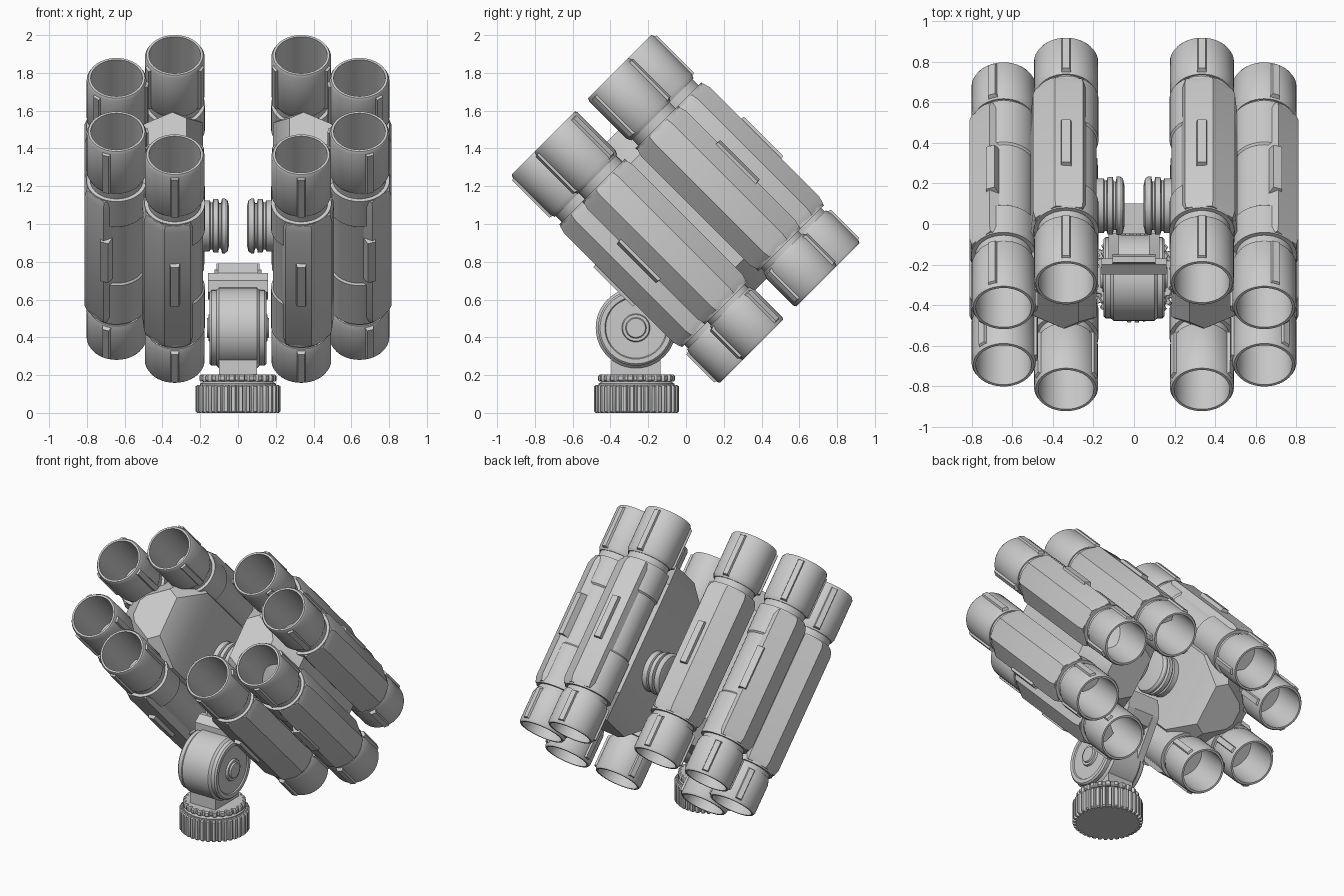
import bpy, bmesh
from math import sin, cos, pi, radians
from mathutils import Matrix, Vector

if "Cube" in bpy.data.objects:
    bpy.data.objects.remove(bpy.data.objects["Cube"])

TILT = Matrix.Rotation(radians(45), 4, 'X')   # local Y = across pod, local Z = along tubes
ID = Matrix.Identity(4)


def finish(bm, name, mat=ID, mirror=False):
    bmesh.ops.recalc_face_normals(bm, faces=bm.faces)
    bm.transform(mat)
    me = bpy.data.meshes.new(name)
    bm.to_mesh(me)
    bm.free()
    ob = bpy.data.objects.new(name, me)
    bpy.context.collection.objects.link(ob)
    if mirror:
        ob.modifiers.new("mirror", 'MIRROR')
    return ob


def loft(bm, loops, caps=True, closed=False):
    rings = [[bm.verts.new(p) for p in loop] for loop in loops]
    n = len(rings[0])
    pairs = list(zip(rings, rings[1:])) + ([(rings[-1], rings[0])] if closed else [])
    for a, b in pairs:
        for i in range(n):
            j = (i + 1) % n
            bm.faces.new((a[i], a[j], b[j], b[i]))
    if caps and not closed:
        bm.faces.new(rings[0][::-1])
        bm.faces.new(rings[-1])


def circle(r, z, n, c=(0, 0)):
    return [(c[0] + r * cos(2 * pi * i / n), c[1] + r * sin(2 * pi * i / n), z) for i in range(n)]


def lathe(bm, profile, c=(0, 0), n=40, closed=False):
    loft(bm, [circle(r, z, n, c) for r, z in profile], closed=closed)


def rib(bm, c, ang, r0, r1, a0, a1, w):
    # tapered bar running along a tube at the given angle
    d, t = Vector((cos(ang), sin(ang), 0)), Vector((-sin(ang), cos(ang), 0))
    o = Vector((c[0], c[1], 0))
    def ring(r, k, e):
        return [o + d * r + t * s * w * k + Vector((0, 0, z))
                for s, z in ((-1, a0 + e), (1, a0 + e), (1, a1 - e), (-1, a1 - e))]
    loft(bm, [ring(r0, 1, 0), ring(r1, .7, .008)])


def gear(bm, r0, r1, teeth, z0, z1):
    loop = []
    for i in range(teeth):
        for f, r in ((0, r0), (.15, r1), (.6, r1), (.75, r0)):
            a = 2 * pi * (i + f) / teeth
            loop.append((r * cos(a), r * sin(a)))
    loft(bm, [[(x * k, y * k, z) for x, y in loop]
              for k, z in ((.96, z0), (1, z0 + .008), (1, z1 - .008), (.96, z1))])


def side_prism(name, pts, x0, x1, mirror=False):
    bm = bmesh.new()
    loft(bm, [[(x, y, z) for y, z in pts] for x in (x0, x1)])
    return finish(bm, name, ID, mirror)


# ---- launch tubes, armour and ribs (one pod, mirrored) ----
UC = .762
TUBE = [(.137, -.015), (.15, -.015), (.158, 0), (.158, .2), (.147, .235), (.14, .235),
        (.14, .26), (.16, .26), (.16, .55), (.151, .56), (.151, .98), (.16, .99), (.16, 1.18),
        (.14, 1.18), (.14, 1.225), (.147, 1.225), (.158, 1.25), (.158, 1.53), (.15, 1.545),
        (.137, 1.545)]
tubes, armour, ribs = bmesh.new(), bmesh.new(), bmesh.new()
for x, du, out, top in ((.335, .372, 50, 90), (.643, .2, 0, 70)):
    for s in (1, -1):
        c = (x, UC + s * du)
        lathe(tubes, TUBE, c, closed=True)
        # half-octagon armour on the outward side
        loops = []
        for k, a in ((.93, .27), (1, .31), (1, 1.13), (.93, 1.17)):
            loop = []
            for da, r in ((-112.5, .13), (-67.5, .183), (-22.5, .183),
                          (22.5, .183), (67.5, .183), (112.5, .13)):
                t = s * radians(out + da)
                loop.append((c[0] + k * r * cos(t), c[1] + k * r * sin(t), a))
            loops.append(loop)
        loft(armour, loops)
        rib(ribs, c, s * radians(top), .14, .192, .59, .9, .032)
        for i in range(3):
            t = s * radians(top + 120 * i)
            rib(ribs, c, t, .145, .17, 0, .225, .025)
            rib(ribs, c, t, .145, .17, 1.235, 1.53, .025)
finish(tubes, "launch_tubes", TILT, True)
finish(armour, "tube_armour", TILT, True)
finish(ribs, "tube_ribs", TILT, True)

# ---- pod core with tapered ends ----
core = bmesh.new()
HALF = [(.185, -.27), (.185, .27), (.335, .36), (.62, .19), (.68, .1),
        (.68, -.1), (.62, -.19), (.335, -.36)]
loft(core, [[(.36 + (x - .36) * k, UC + u * k, a) for x, u in HALF]
            for k, a in ((.5, .2), (1, .36), (1, 1.14), (.5, 1.31))])
finish(core, "pod_core", TILT, True)

# ---- pivot drums between the pods ----
drum = bmesh.new()
lathe(drum, [(.1, .047), (.135, .055), (.145, .07), (.145, .085), (.12, .09), (.12, .1),
             (.142, .105), (.142, .13), (.125, .135), (.125, .145), (.135, .15), (.135, .2)])
to_x = Matrix.Rotation(radians(90), 4, 'Y')
finish(drum, "pivot_drum", Matrix.Translation((0, .09, .99)) @ to_x, True)

# ---- elevation wheel and yoke ----
WY, WZ = -.265, .45
wheel = bmesh.new()
lathe(wheel, [(.2, -.115), (.213, -.1), (.213, .1), (.2, .115)], n=48)
at_wheel = Matrix.Translation((0, WY, WZ)) @ to_x
finish(wheel, "elevation_wheel", at_wheel)
cheek = bmesh.new()
lathe(cheek, [(.2, .105), (.2, .14), (.19, .15), (.165, .15), (.16, .142), (.075, .142),
              (.07, .155), (.055, .155), (.05, .165)], n=48)
finish(cheek, "wheel_cheek", at_wheel, True)
side_prism("yoke_arm", [(-.2, .6), (-.18, .72), (-.04, .76), (.1, .76), (.1, .66),
                        (-.05, .42), (-.12, .32), (-.17, .4)], .075, .125, True)
side_prism("yoke_bridge", [(-.25, .64), (-.25, .7), (-.2, .74), (-.17, .74), (-.17, .6)], -.16, .16)
side_prism("yoke_top", [(-.2, .72), (-.19, .79), (-.16, .79), (-.15, .72)], -.105, .105)
side_prism("yoke_block", [(-.05, .6), (-.05, .79), (.1, .79), (.1, .66), (.05, .6)], -.115, .115)

# ---- neck and knurled base ----
side_prism("neck", [(-.395, .17), (-.395, .42), (-.135, .42), (-.135, .17)], -.1, .1)
at_base = Matrix.Translation((0, WY + .003, 0))
base = bmesh.new()
gear(base, .207, .225, 36, 0, .148)
finish(base, "knurled_base", at_base)
ring = bmesh.new()
gear(ring, .188, .203, 24, .165, .203)
lathe(ring, [(.2, .14), (.2, .155), (.185, .165), (.185, .19)])
finish(ring, "base_ring", at_base)

for ob in bpy.context.scene.objects:
    ob.select_set(True)
    bpy.context.view_layer.objects.active = ob
bpy.ops.object.shade_smooth_by_angle(angle=radians(30))
